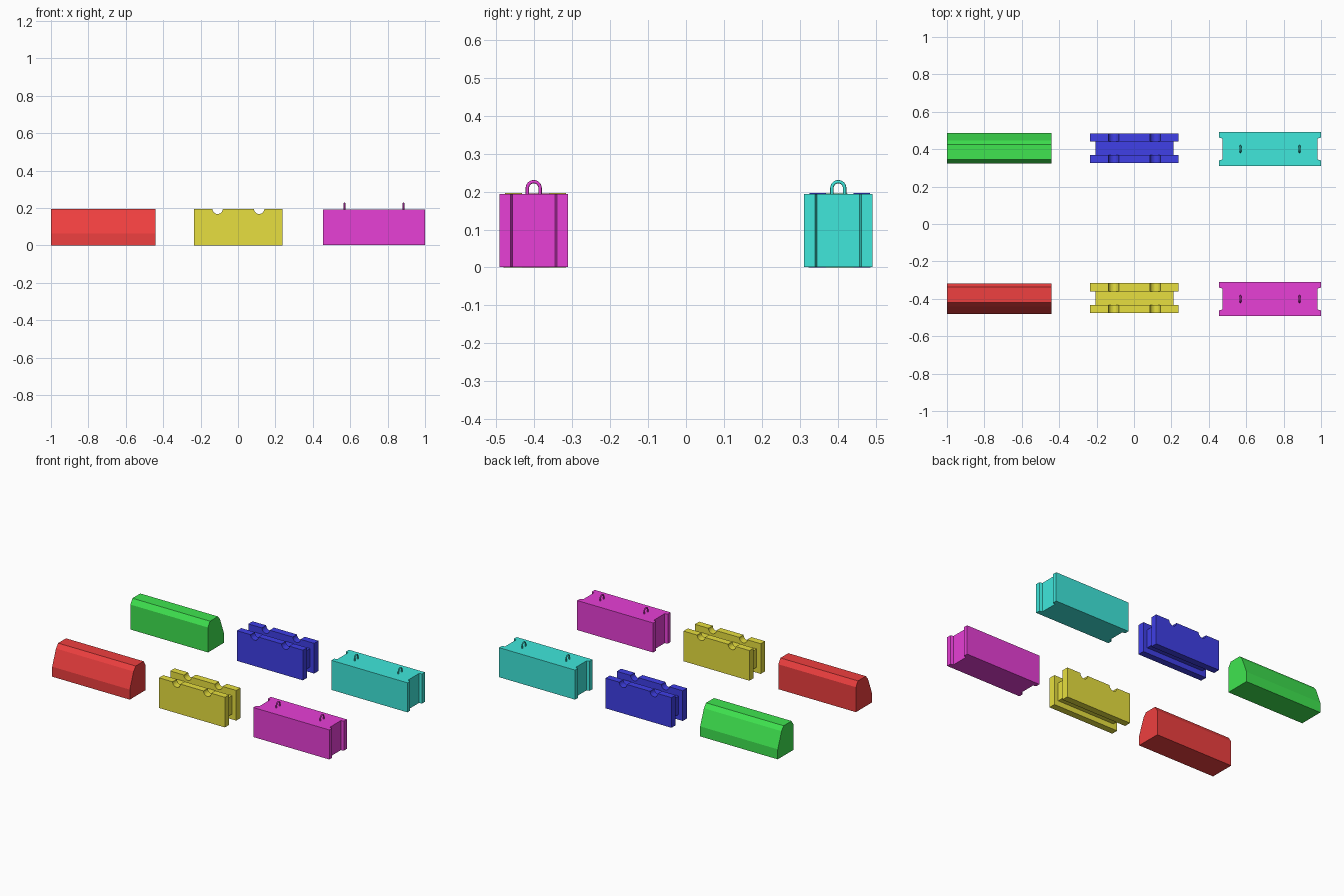
import bpy, bmesh
from math import pi, cos, sin

if "Cube" in bpy.data.objects:
    bpy.data.objects.remove(bpy.data.objects["Cube"])


def paint(ob, rgb):
    mat = bpy.data.materials.new(ob.name + "_paint")
    mat.diffuse_color = (*rgb, 1)
    mat.use_nodes = True
    mat.node_tree.nodes["Principled BSDF"].inputs["Base Color"].default_value = mat.diffuse_color
    ob.data.materials.append(mat)


def extrude(bm, profile, to3d, a, b):
    """Prism: a 2D profile swept from a to b along the remaining axis."""
    lo = [bm.verts.new(to3d(u, v, a)) for u, v in profile]
    hi = [bm.verts.new(to3d(u, v, b)) for u, v in profile]
    n = len(profile)
    bm.faces.new(lo)
    bm.faces.new(hi[::-1])
    for i in range(n):
        j = (i + 1) % n
        bm.faces.new((lo[j], lo[i], hi[i], hi[j]))


def finish(bm, name, rgb, loc):
    bmesh.ops.recalc_face_normals(bm, faces=bm.faces)
    me = bpy.data.meshes.new(name)
    bm.to_mesh(me)
    bm.free()
    ob = bpy.data.objects.new(name, me)
    bpy.context.collection.objects.link(ob)
    ob.location = loc
    paint(ob, rgb)
    return ob


along_x = lambda u, v, w: (w, u, v)
along_y = lambda u, v, w: (u, w, v)
along_z = lambda u, v, w: (u, v, w)


# Sloped kerb: asymmetric profile swept along x
def kerb(name, rgb, loc, turn):
    bm = bmesh.new()
    prof = [(-.081, 0), (-.081, .065), (-.042, .168), (-.02, .195),
            (.061, .195), (.082, .162), (.082, 0)]
    extrude(bm, prof, along_x, -.279, .279)
    finish(bm, name, rgb, loc).rotation_euler.z = turn


# Slotted block: two notched plates joined by a shorter web
def slotted_block(name, rgb, loc):
    bm = bmesh.new()
    L, H, r, n = .237, .196, .028, 12
    prof = [(-L, 0), (-L, H)]
    for cx in (-.111, .111):
        prof += [(cx - r * cos(pi * i / n), H - r * sin(pi * i / n)) for i in range(n + 1)]
    prof += [(L, H), (L, 0)]
    for a, b in ((-.08, -.036), (.036, .08)):
        extrude(bm, prof, along_y, a, b)
    web = [(-.208, .035), (.208, .035), (.208, .155), (-.208, .155)]
    extrude(bm, web, along_y, -.036, .036)
    finish(bm, name, rgb, loc)


# Lifting block: plan outline with recessed ends
def lifting_block(name, rgb, loc):
    bm = bmesh.new()
    quarter = [(.273, .09), (.273, .061), (.254, .056)]
    right = quarter + [(x, -y) for x, y in quarter[::-1]]
    extrude(bm, right + [(-x, -y) for x, y in right], along_z, .001, .193)
    finish(bm, name, rgb, loc)
    # Lifting loops: bent round bar
    for side, dx in (("left", -.158), ("right", .158)):
        cu = bpy.data.curves.new(name + "_loop", "CURVE")
        cu.dimensions = "3D"
        cu.bevel_depth, cu.bevel_resolution = .0045, 2
        cu.use_fill_caps = True
        R, n = .0168, 12
        pts = [(-R, .185)] + [(-R * cos(pi * i / n), .209 + R * sin(pi * i / n))
                              for i in range(n + 1)] + [(R, .185)]
        sp = cu.splines.new("POLY")
        sp.points.add(len(pts) - 1)
        for p, (y, z) in zip(sp.points, pts):
            p.co = (0, y, z, 1)
        ob = bpy.data.objects.new(f"{name}_{side}_loop", cu)
        bpy.context.collection.objects.link(ob)
        ob.location = (loc[0] + dx, loc[1], 0)
        paint(ob, rgb)


# Front row and back row
kerb("red_kerb", (.86, .05, .05), (-.721, -.399, 0), 0)
kerb("green_kerb", (.05, .78, .08), (-.721, .405, 0), pi)
slotted_block("yellow_slotted_block", (.8, .74, .05), (.002, -.396, 0))
slotted_block("blue_slotted_block", (.05, .05, .8), (.002, .405, 0))
lifting_block("magenta_lifting_block", (.8, .05, .67), (.727, -.401, 0))
lifting_block("teal_lifting_block", (.05, .8, .71), (.727, .401, 0))
